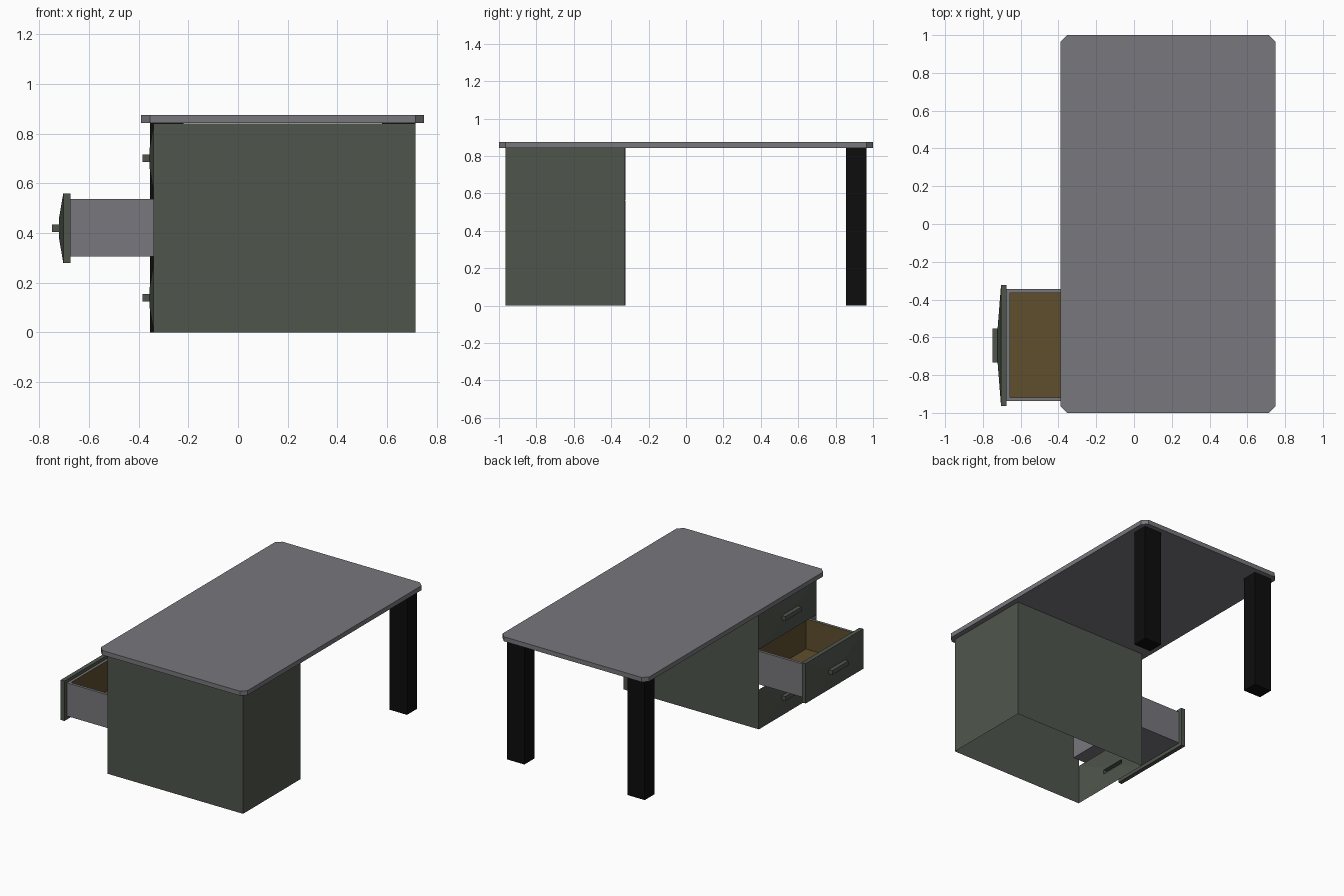
import bpy, bmesh
from mathutils import Vector

if "Cube" in bpy.data.objects:
    bpy.data.objects.remove(bpy.data.objects["Cube"])


def material(name, rgb):
    m = bpy.data.materials.new(name)
    m.diffuse_color = (*rgb, 1)
    m.use_nodes = True
    m.node_tree.nodes["Principled BSDF"].inputs["Base Color"].default_value = m.diffuse_color
    return m


GREY = material("slate grey", (0.185, 0.185, 0.205))
GREEN = material("dark green", (0.078, 0.092, 0.073))
BROWN = material("drawer brown", (0.115, 0.077, 0.027))
BLACK = material("leg black", (0.004, 0.004, 0.004))


def finish(bm, name, *mats):
    me = bpy.data.meshes.new(name)
    bm.to_mesh(me)
    bm.free()
    for m in mats:
        me.materials.append(m)
    ob = bpy.data.objects.new(name, me)
    bpy.context.collection.objects.link(ob)
    return ob


def box(lo, hi):
    bm = bmesh.new()
    bmesh.ops.create_cube(bm, size=1)
    lo, hi = Vector(lo), Vector(hi)
    for v in bm.verts:
        v.co = (lo + hi) / 2 + v.co * (hi - lo)
    return bm


# Table top with clipped corners
bm = box((-0.39, -1, 0.843), (0.75, 1, 0.875))
upright = [e for e in bm.edges if abs(e.verts[0].co.z - e.verts[1].co.z) > 0.01]
bmesh.ops.bevel(bm, geom=upright, offset=0.035, segments=1, affect='EDGES')
finish(bm, "table_top", GREY)

# Two square legs at the far end
for name, x in (("left_leg", -0.355), ("right_leg", 0.58)):
    finish(box((x, 0.855, 0), (x + 0.135, 0.965, 0.843)), name, BLACK)

# Hollow cabinet, open at the drawer side and underneath
bm = box((-0.34, -0.965, 0), (0.715, -0.325, 0.842))
bm.normal_update()
bmesh.ops.delete(bm, geom=[f for f in bm.faces if f.normal.x < -0.5 or f.normal.z < -0.5],
                 context='FACES')
finish(bm, "cabinet", GREEN)


# Drawer front: shallow pyramid rising to a bar handle
def drawer_front(name, x, zc, backed):
    yc = -0.643
    # rings: x offset, half width, half height
    rings = [(0, 0.32, 0.14), (-0.018, 0.092, 0.035),
             (-0.018, 0.09, 0.015), (-0.046, 0.09, 0.015)]
    if backed:
        rings.insert(0, (0.03, 0.32, 0.14))
    bm = bmesh.new()
    loops = [[bm.verts.new((x + dx, yc + sy * w, zc + sz * h))
              for sy, sz in ((-1, -1), (-1, 1), (1, 1), (1, -1))]
             for dx, w, h in rings]
    for a, b in zip(loops, loops[1:]):
        for i in range(4):
            j = (i + 1) % 4
            bm.faces.new((a[i], a[j], b[j], b[i]))
    bm.faces.new(loops[-1])
    if backed:
        bm.faces.new(loops[0][::-1])
    finish(bm, name, GREEN)


drawer_front("bottom_drawer_front", -0.339, 0.14, False)
drawer_front("middle_drawer_front", -0.704, 0.42, True)
drawer_front("top_drawer_front", -0.339, 0.702, False)

# Open drawer tray: inset the top, sink it, colour the inside brown
bm = box((-0.675, -0.937, 0.305), (-0.27, -0.345, 0.538))
bm.normal_update()
top = [f for f in bm.faces if f.normal.z > 0.5]
bmesh.ops.inset_region(bm, faces=top, thickness=0.027)
well = bmesh.ops.extrude_face_region(bm, geom=top)
bmesh.ops.delete(bm, geom=top, context='FACES_ONLY')
for v in well["geom"]:
    if isinstance(v, bmesh.types.BMVert):
        v.co.z = 0.325
bmesh.ops.recalc_face_normals(bm, faces=bm.faces)
for f in bm.faces:
    c = f.calc_center_median()
    inside = -0.66 < c.x < -0.285 and -0.925 < c.y < -0.357 and 0.31 < c.z < 0.53
    f.material_index = 1 if inside else 0
finish(bm, "drawer_tray", GREY, BROWN)
